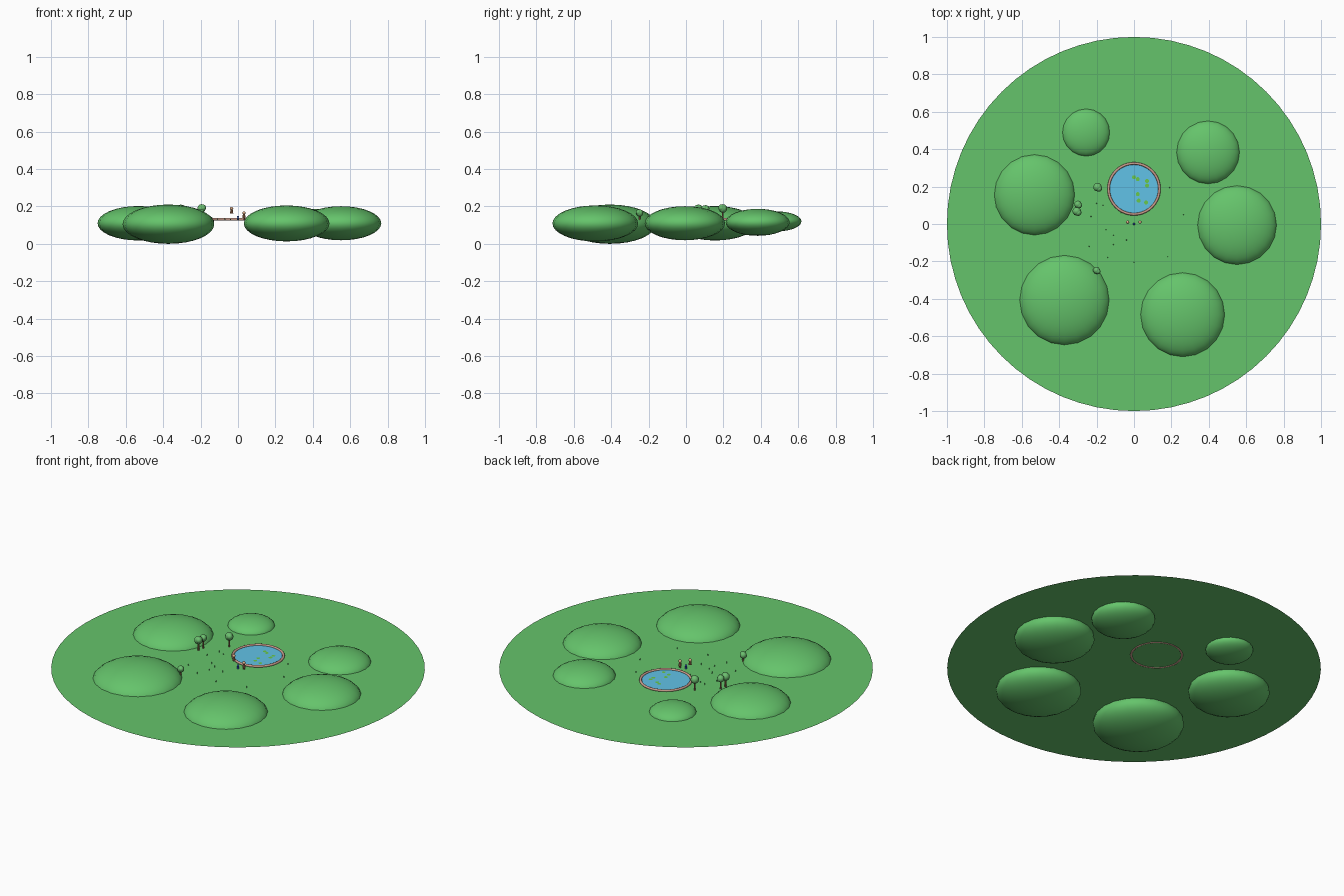
import bpy

cube = bpy.data.objects.get("Cube")
if cube:
    bpy.data.objects.remove(cube, do_unlink=True)

GROUND = 0.127


def material(name, color):
    mat = bpy.data.materials.new(name)
    mat.use_nodes = True
    rgba = (*color, 1)
    mat.diffuse_color = rgba
    mat.node_tree.nodes["Principled BSDF"].inputs["Base Color"].default_value = rgba
    return mat


meadow = material("meadow green", (0.13, 0.55, 0.147))
leaf = material("leaf green", (0.15, 0.52, 0.16))
water = material("water blue", (0.12, 0.54, 0.80))
stone = material("pond edge pinkish brown", (0.60, 0.34, 0.27))
bark = material("bark brown", (0.32, 0.14, 0.08))
pad_green = material("lily pad green", (0.14, 0.58, 0.07))
grass = material("grass green", (0.09, 0.36, 0.10))
skin = material("skin tan", (0.74, 0.43, 0.26))
blue = material("clothing blue", (0.04, 0.12, 0.60))
brown = material("clothing brown", (0.40, 0.18, 0.09))


def finish(name, mat, smooth=False):
    obj = bpy.context.object
    obj.name = name
    obj.data.materials.append(mat)
    if smooth:
        bpy.ops.object.shade_smooth()
    return obj


def disc(name, mat, radius, location, sides):
    bpy.ops.mesh.primitive_circle_add(vertices=sides, radius=radius,
                                      fill_type='NGON', location=location)
    return finish(name, mat)


def ball(name, mat, location, radius, height, segments=10, rings=8):
    bpy.ops.mesh.primitive_uv_sphere_add(segments=segments, ring_count=rings,
                                         radius=1, location=location)
    bpy.context.object.scale = (radius, radius, height)
    return finish(name, mat, True)


def post(name, mat, x, y, bottom, height, low, high, sides=8):
    bpy.ops.mesh.primitive_cone_add(vertices=sides, radius1=low, radius2=high,
                                    depth=height, location=(x, y, bottom + height / 2))
    return finish(name, mat)


# Flat round meadow
disc("meadow", meadow, 1, (0, 0, GROUND), 64)

# Flattened hills passing through the meadow: x, y, radius, centre z, half height
for x, y, radius, z, half in (
        (-0.372, -0.407, 0.245, 0.105, 0.105),
        (0.26, -0.485, 0.229, 0.109, 0.096),
        (0.551, -0.006, 0.215, 0.11, 0.091),
        (0.396, 0.383, 0.171, 0.115, 0.072),
        (-0.256, 0.489, 0.128, 0.12, 0.053),
        (-0.532, 0.156, 0.219, 0.11, 0.092)):
    ball("hill", meadow, (x, y, z), radius, half, 20, 16)

# Pond with a rim that is sunk halfway into the meadow
POND_Y = 0.188
disc("pond_water", water, 0.134, (0, POND_Y, GROUND + 0.003), 40)
bpy.ops.mesh.primitive_torus_add(major_radius=0.136, minor_radius=0.007,
                                 major_segments=40, minor_segments=8,
                                 location=(0, POND_Y, GROUND + 0.004))
finish("pond_rim", stone, True)

# Lily pads
for x, y in ((0, 0.25), (0.02, 0.24), (0.07, 0.23), (0.07, 0.205),
             (0.02, 0.16), (0.025, 0.125), (0.065, 0.115)):
    disc("lily_pad", pad_green, 0.011, (x, y, GROUND + 0.005), 10)

# Trees: x, y, crown centre above the meadow, crown radius
for x, y, lift, radius in ((-0.195, 0.197, 0.062, 0.023), (-0.3, 0.105, 0.06, 0.02),
                           (-0.306, 0.068, 0.06, 0.023), (-0.2, -0.248, 0.038, 0.019)):
    post("tree_trunk", bark, x, y, GROUND, lift, 0.005, 0.004)
    ball("tree_crown", leaf, (x, y, GROUND + lift), radius, radius)
    ball("tree_crown_side", leaf, (x + radius / 3, y - radius / 3, GROUND + lift + 0.004),
         radius * 0.75, radius * 0.75)

# Grass tufts scattered round the pond
for x, y in ((-0.24, -0.12), (-0.23, 0.04), (-0.2, 0.11), (-0.165, 0.1), (-0.15, -0.03),
             (-0.11, -0.11), (-0.14, -0.18), (-0.11, -0.06), (-0.04, -0.085),
             (0, -0.205), (0.18, -0.175), (0.265, 0.05), (0.19, 0.195), (-0.07, 0.06)):
    post("grass_tuft", grass, x, y, GROUND, 0.01, 0.0025, 0.0005, 5)

# Small figures by the pond: x, y, height above the meadow, size, clothing, head
for x, y, lift, size, cloth, head in ((-0.034, 0.01, 0.036, 0.009, brown, skin),
                                      (0, 0, 0, 0.006, blue, blue),
                                      (0.032, 0.01, 0.012, 0.009, brown, skin)):
    post("figure_body", cloth, x, y, GROUND + lift, size * 2.4, size, size * 0.6)
    ball("figure_head", head, (x, y, GROUND + lift + size * 2.9), size, size, 8, 6)

# Legs of the standing figure
for side in (-1, 1):
    post("figure_leg", bark, 0.032 + side * 0.004, 0.01, GROUND, 0.013, 0.003, 0.003, 6)
